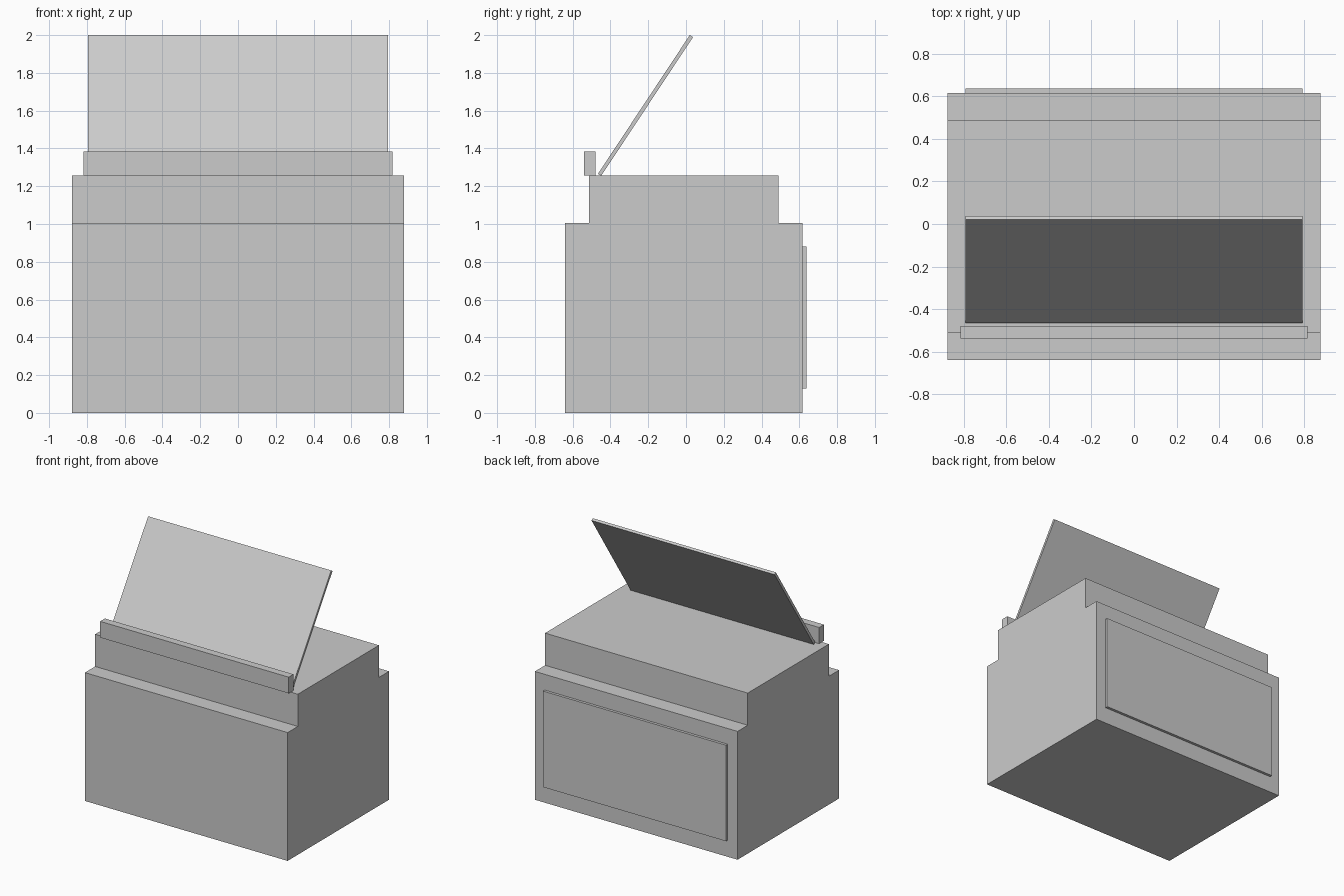
import bpy, bmesh

if "Cube" in bpy.data.objects:
    bpy.data.objects.remove(bpy.data.objects["Cube"])


def extrude_profile(name, profile, half_width):
    """Extrude a (y, z) outline along x, symmetric about x = 0."""
    bm = bmesh.new()
    face = bm.faces.new([bm.verts.new((-half_width, y, z)) for y, z in profile])
    ext = bmesh.ops.extrude_face_region(bm, geom=[face])
    verts = [g for g in ext["geom"] if isinstance(g, bmesh.types.BMVert)]
    bmesh.ops.translate(bm, verts=verts, vec=(2 * half_width, 0, 0))
    bmesh.ops.recalc_face_normals(bm, faces=bm.faces)
    mesh = bpy.data.meshes.new(name)
    bm.to_mesh(mesh)
    bm.free()
    obj = bpy.data.objects.new(name, mesh)
    bpy.context.collection.objects.link(obj)
    return obj


def rect(y0, y1, z0, z1):
    return [(y0, z0), (y1, z0), (y1, z1), (y0, z1)]


# Stepped main body
extrude_profile("body", [(-0.64, 0), (0.616, 0), (0.616, 1.005), (0.49, 1.005),
                         (0.49, 1.257), (-0.514, 1.257), (-0.514, 1.005),
                         (-0.64, 1.005)], 0.878)

# Raised panel on the back
extrude_profile("back_panel", rect(0.616, 0.637, 0.13, 0.882), 0.793)

# Bar along the front top edge
extrude_profile("front_bar", rect(-0.539, -0.48, 1.257, 1.384), 0.817)

# Tilted thin lid
extrude_profile("tilted_lid", [(-0.466, 1.266), (-0.449, 1.255),
                               (0.037, 1.989), (0.02, 2.0)], 0.793)
